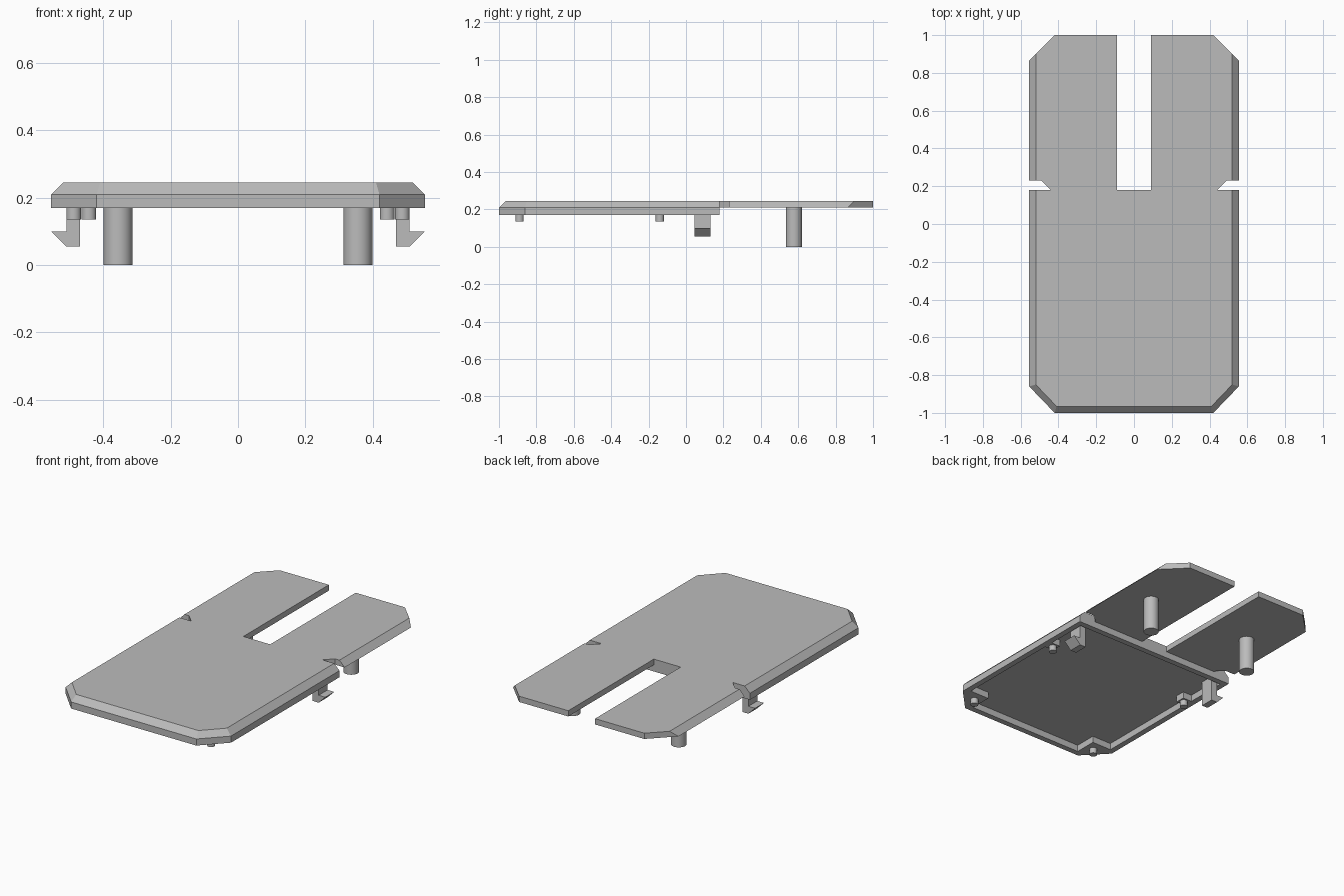
import bpy, bmesh, math

cube = bpy.data.objects.get("Cube")
if cube:
    bpy.data.objects.remove(cube, do_unlink=True)

grey = bpy.data.materials.new("plain_grey")
grey.use_nodes = True
COLOR = (0.5, 0.5, 0.5, 1)
grey.diffuse_color = COLOR
grey.node_tree.nodes["Principled BSDF"].inputs["Base Color"].default_value = COLOR

Z_FLOOR, Z_RIM, Z_PLATE, Z_TOP = 0, 0.17, 0.21, 0.245
SIDES = (("left", 1), ("right", -1))


def finish(name, bm):
    bmesh.ops.recalc_face_normals(bm, faces=bm.faces)
    mesh = bpy.data.meshes.new(name)
    bm.to_mesh(mesh)
    bm.free()
    mesh.materials.append(grey)
    obj = bpy.data.objects.new(name, mesh)
    bpy.context.collection.objects.link(obj)
    return obj


def mirrored(half):
    return half + [(-x, y) for x, y in reversed(half)]


def loft(name, lower, upper):
    """Closed solid between two matching loops of 3D points."""
    bm = bmesh.new()
    a = [bm.verts.new(p) for p in lower]
    b = [bm.verts.new(p) for p in upper]
    bm.faces.new(a)
    bm.faces.new(b)
    for i in range(len(a)):
        j = (i + 1) % len(a)
        bm.faces.new((a[i], a[j], b[j], b[i]))
    return finish(name, bm)


def at_z(points, z):
    return [(x, y, z) for x, y in points]


def cylinder(name, x, y, z0, z1, radius):
    bpy.ops.mesh.primitive_cylinder_add(vertices=32, radius=radius, depth=z1 - z0,
                                        location=(x, y, (z0 + z1) / 2))
    obj = bpy.context.object
    obj.name = name
    obj.data.materials.append(grey)
    bpy.ops.object.shade_smooth_by_angle(angle=math.radians(40))


# Cover plate: sloped front and sides, clip notches, rear slot
notch = [(0.44, 0.18), (0.49, 0.23)]
slot = [(0.42, 1), (0.09, 1), (0.09, 0.18)]
base = [(0.42, -1), (0.555, -0.86), (0.555, 0.18), *notch, (0.555, 0.23), (0.555, 0.865), *slot]
crown = [(0.41, -0.965), (0.52, -0.85), (0.52, 0.18), *notch, (0.52, 0.23), (0.52, 0.9), *slot]
loft("cover_plate", at_z(mirrored(base), Z_PLATE), at_z(mirrored(crown), Z_TOP))

# Rim wall under the front part
outer = mirrored([(0.42, -1), (0.555, -0.86), (0.555, 0.18)])
inner = mirrored([(0.41, -0.965), (0.52, -0.85), (0.52, 0.145)])
bm = bmesh.new()
loops = [[bm.verts.new(p) for p in at_z(pts, z)]
         for pts, z in ((outer, Z_PLATE), (outer, Z_RIM), (inner, Z_RIM), (inner, Z_PLATE))]
for k in range(4):
    a, b = loops[k], loops[(k + 1) % 4]
    for i in range(len(a)):
        j = (i + 1) % len(a)
        bm.faces.new((a[i], a[j], b[j], b[i]))
finish("rim_wall", bm)

# Mirrored parts on the underside
corner = [(0.39, -0.97), (0.39, -0.83), (0.53, -0.83), (0.53, -0.87), (0.42, -0.97)]
ledge = [(0.46, -0.17), (0.53, -0.17), (0.53, -0.11), (0.46, -0.11)]
hook = [(0.47, Z_PLATE), (0.47, 0.055), (0.51, 0.055), (0.555, 0.1), (0.51, 0.1), (0.51, Z_PLATE)]
for side, s in SIDES:
    for part, shape in (("corner_block", corner), ("side_block", ledge)):
        pts = [(s * x, y) for x, y in shape]
        loft(f"{side}_{part}", at_z(pts, Z_RIM), at_z(pts, Z_PLATE))
    loft(f"{side}_clip_hook", [(s * x, 0.045, z) for x, z in hook],
         [(s * x, 0.13, z) for x, z in hook])
    cylinder(f"{side}_front_peg", s * 0.443, -0.89, 0.135, Z_RIM, 0.022)
    cylinder(f"{side}_middle_peg", s * 0.488, -0.14, 0.135, Z_RIM, 0.022)
    cylinder(f"{side}_support_post", s * 0.356, 0.577, Z_FLOOR, Z_PLATE, 0.043)
